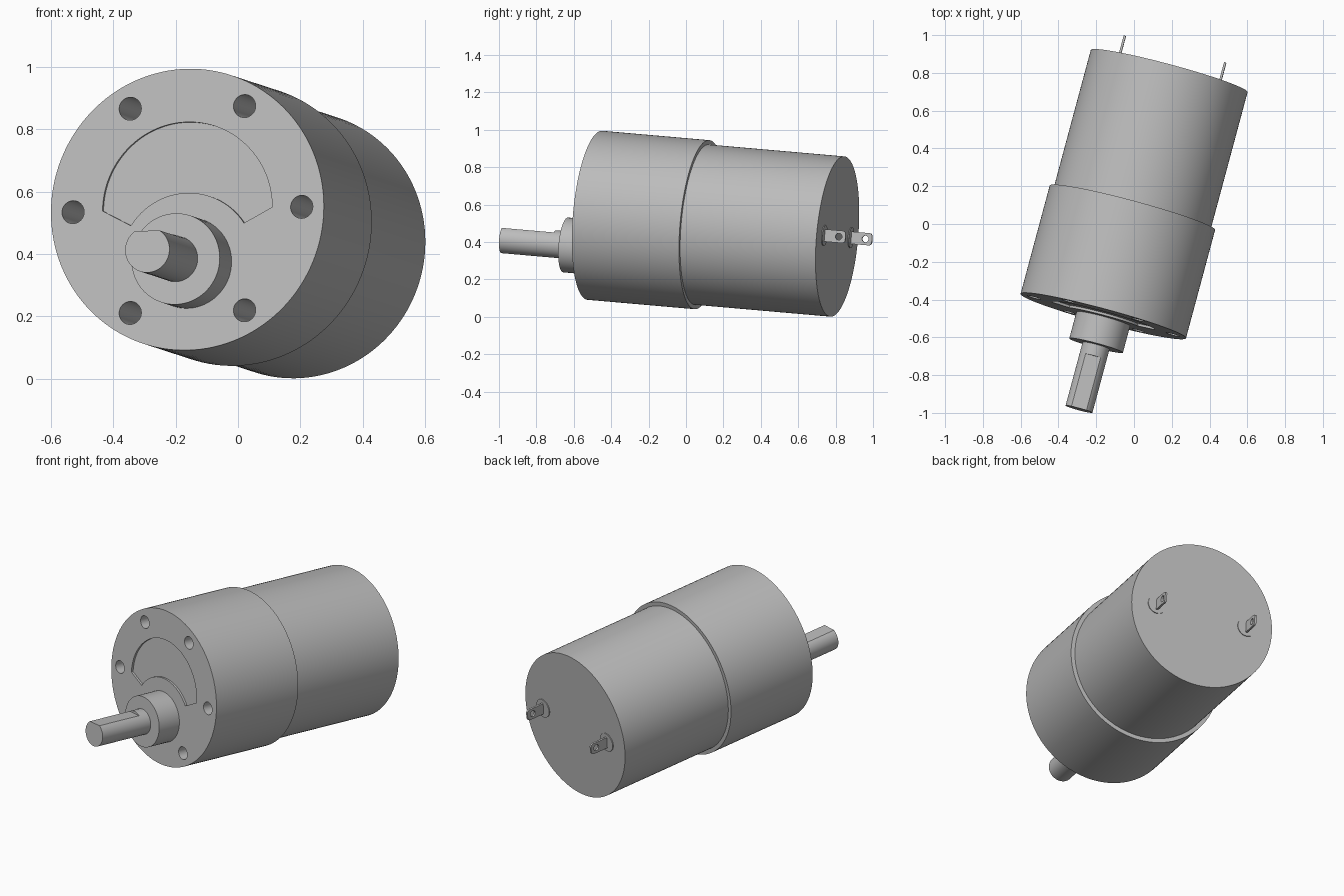
import bpy, bmesh, math
from mathutils import Matrix, Vector

if "Cube" in bpy.data.objects:
    bpy.data.objects.remove(bpy.data.objects["Cube"])

# Motor is modelled along local y (front face at y = 0), then tilted into place
TILT = Matrix.Rotation(math.radians(-5), 4, 'X') @ Matrix.Rotation(math.radians(-15), 4, 'Z')
PLACE = Matrix.Translation((-0.1625, -0.487, 0.543)) @ TILT

metal = bpy.data.materials.new("grey_metal")
metal.diffuse_color = (0.5, 0.5, 0.5, 1)
metal.use_nodes = True
metal.node_tree.nodes["Principled BSDF"].inputs["Base Color"].default_value = metal.diffuse_color

SHAFT_Z = -0.1715   # the shaft sits below the body axis


def arc(cx, cz, r, a0, a1, n):
    return [(cx + r * math.cos(a0 + (a1 - a0) * i / n),
             cz + r * math.sin(a0 + (a1 - a0) * i / n)) for i in range(n + 1)]


def circle(cx, cz, r, n):
    return arc(cx, cz, r, 0, 2 * math.pi, n)[:-1]


def prism(name, outline, a, b, axis='y'):
    """Extrude a 2D outline from a to b along local y (or x)."""
    to3d = (lambda p: (p[0], a, p[1])) if axis == 'y' else (lambda p: (a, p[0], p[1]))
    step = Vector((0, b - a, 0)) if axis == 'y' else Vector((b - a, 0, 0))
    bm = bmesh.new()
    face = bm.faces.new([bm.verts.new(to3d(p)) for p in outline])
    ext = bmesh.ops.extrude_face_region(bm, geom=[face], use_keep_orig=True)
    bmesh.ops.translate(bm, vec=step, verts=[v for v in ext["geom"] if isinstance(v, bmesh.types.BMVert)])
    bmesh.ops.recalc_face_normals(bm, faces=bm.faces)
    mesh = bpy.data.meshes.new(name)
    bm.to_mesh(mesh)
    bm.free()
    mesh.materials.append(metal)
    ob = bpy.data.objects.new(name, mesh)
    bpy.context.collection.objects.link(ob)
    return ob


def cut(ob, cutters):
    bpy.context.view_layer.objects.active = ob
    for c in cutters:
        mod = ob.modifiers.new("cut", 'BOOLEAN')
        mod.operation, mod.solver, mod.object = 'DIFFERENCE', 'EXACT', c
        bpy.ops.object.modifier_apply(modifier=mod.name)
        bpy.data.objects.remove(c)
    return ob


# Gearbox with six mounting holes and a shallow crescent recess
gearbox = prism("gearbox", circle(0, 0, 0.4535, 128), 0, 0.595)
holes = [prism("hole", circle(0.38 * math.cos(k * math.pi / 3), 0.38 * math.sin(k * math.pi / 3), 0.037, 32),
               -0.05, 0.35) for k in range(6)]
R, r = 0.282, 0.225
iz = (R * R - r * r - SHAFT_Z ** 2) / (-2 * SHAFT_Z) * -1      # where both circles meet
ix = math.sqrt(R * R - iz * iz)
big, small = math.atan2(iz, ix), math.atan2(iz - SHAFT_Z, ix)
crescent = (arc(0, 0, R, big, math.pi - big, 96)
            + arc(0, SHAFT_Z, r, math.pi - small, small, 64)[1:-1])
cut(gearbox, holes + [prism("recess", crescent, -0.05, 0.013)])

# Motor can
motor = prism("motor_can", circle(0, 0, 0.43, 128), 0.57, 1.347)

# Shaft boss and D-shaped output shaft
boss = prism("shaft_boss", circle(0, SHAFT_Z, 0.147, 64), -0.147, 0.01)
shaft = prism("output_shaft", circle(0, SHAFT_Z, 0.0736, 64), -0.497, -0.13)
zf = SHAFT_Z + 0.061
cut(shaft, [prism("flat", [(-0.1, zf), (0.1, zf), (0.1, zf + 0.1), (-0.1, zf + 0.1)], -0.6, -0.208)])

parts = [gearbox, motor, boss, shaft]

# Rear terminals: thin tabs with a hole, each on a low round pad
tip, h, c = 1.467, 0.033, 0.018
tab = ([(1.33, h), (1.33, -h)] + arc(tip - c, -h + c, c, -math.pi / 2, 0, 6)
       + arc(tip - c, h - c, c, 0, math.pi / 2, 6))
for side, x in (("left", -0.275), ("right", 0.275)):
    parts.append(prism(side + "_terminal_pad", circle(x, 0, 0.055, 48), 1.34, 1.352))
    t = prism(side + "_terminal", tab, x - 0.006, x + 0.006, 'x')
    parts.append(cut(t, [prism("eye", circle(tip - 0.037, 0, 0.018, 24), x - 0.05, x + 0.05, 'x')]))

# Place and shade
for ob in parts:
    ob.matrix_world = PLACE
    bpy.ops.object.select_all(action='DESELECT')
    ob.select_set(True)
    bpy.context.view_layer.objects.active = ob
    bpy.ops.object.shade_smooth_by_angle(angle=math.radians(30))
